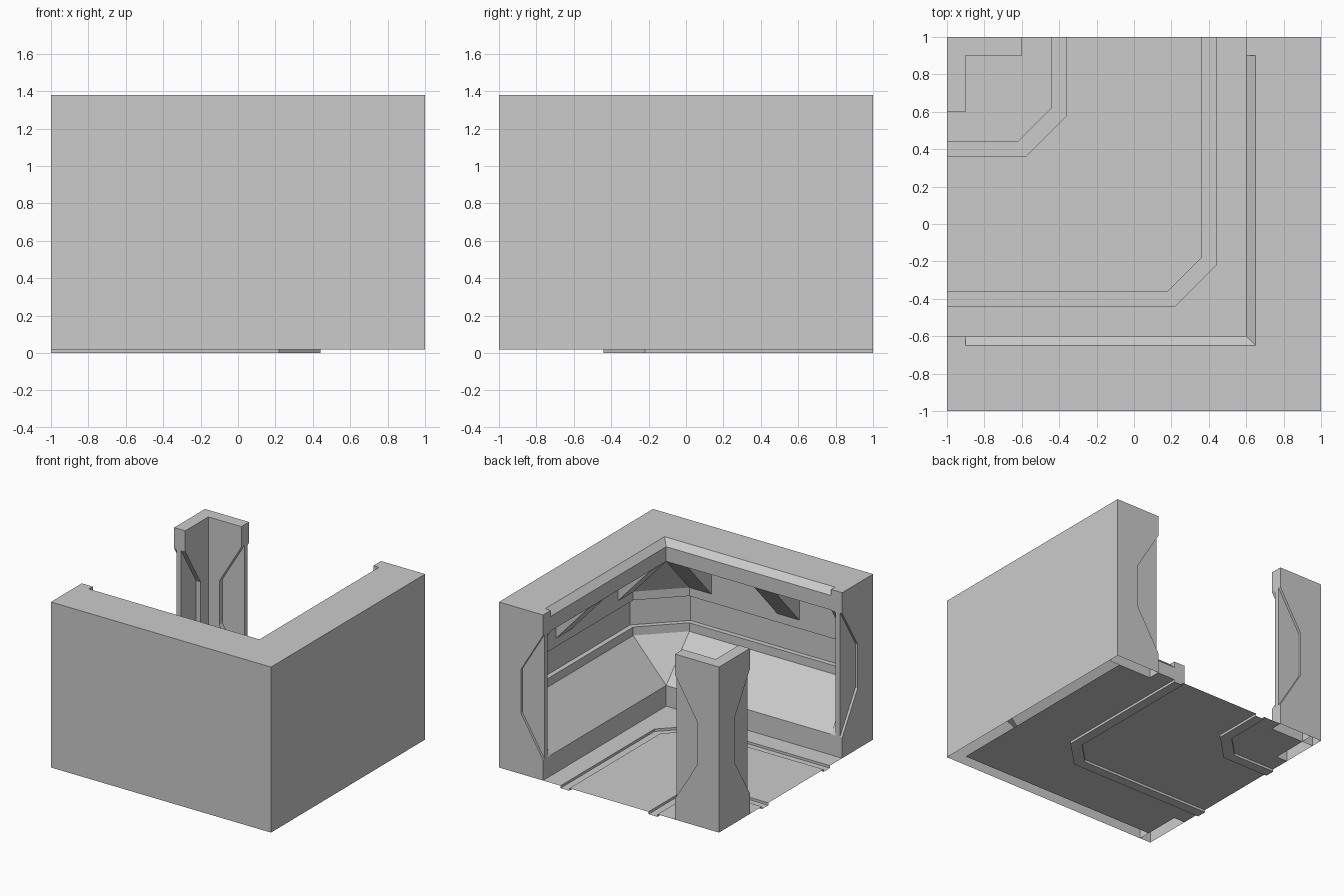
import bpy, bmesh

if "Cube" in bpy.data.objects:
    bpy.data.objects.remove(bpy.data.objects["Cube"])

FLOOR, TOP = 0.02, 1.38          # floor level and wall top
LOW, HIGH = 0.19, 1.21           # skirting top and lip underside
MID0, MID1 = 0.52, 0.88          # straight part of the wall bay


def finish(name, bm, up=False):
    bmesh.ops.remove_doubles(bm, verts=bm.verts, dist=1e-5)
    bmesh.ops.recalc_face_normals(bm, faces=bm.faces)
    if up and sum(f.normal.z * f.calc_area() for f in bm.faces) < 0:
        bmesh.ops.reverse_faces(bm, faces=bm.faces)
    me = bpy.data.meshes.new(name)
    bm.to_mesh(me)
    bm.free()
    ob = bpy.data.objects.new(name, me)
    bpy.context.collection.objects.link(ob)
    return ob


def prism(name, poly, t0, t1, place, open_bottom=False):
    """Extrude a (u, z) outline from t0 to t1; place maps (u, t) to (x, y)."""
    bm = bmesh.new()
    a, b = [[bm.verts.new((*place(u, t), z)) for u, z in poly] for t in (t0, t1)]
    bm.faces.new(a)
    bm.faces.new(b[::-1])
    for i in range(len(poly)):
        j = (i + 1) % len(poly)
        if open_bottom and poly[i][1] == FLOOR and poly[j][1] == FLOOR:
            continue
        bm.faces.new((a[i], b[i], b[j], a[j]))
    return finish(name, bm)


def corner_sweep(name, profile, end, closed=False):
    """Run a (distance, z, chamfer) section along the front wall, round the corner, along the right wall."""
    bm = bmesh.new()
    rows = []
    for d, z, c in profile:
        path = [(end, -d), (c, -d), (d, -c), (d, -end)]
        rows.append([bm.verts.new((x, y, z)) for x, y in path])
    n = len(rows)
    for i in range(n if closed else n - 1):
        p, q = rows[i], rows[(i + 1) % n]
        for k in range(3):
            bm.faces.new((p[k], p[k + 1], q[k + 1], q[k]))
    if closed:
        bm.faces.new([r[0] for r in rows])
        bm.faces.new([r[3] for r in rows])
    bmesh.ops.remove_doubles(bm, verts=bm.verts, dist=1e-5)
    bmesh.ops.dissolve_degenerate(bm, edges=bm.edges, dist=1e-5)
    return finish(name, bm)


# Wall shell: outer skin, top, lip, bay with stepped band, lower slope, skirting
corner_sweep("wall_shell", [
    (1, FLOOR, 1), (1, TOP, 1), (.65, TOP, .65), (.6, 1.33, .6), (.6, HIGH, .6),
    (.9, HIGH, .6), (.9, .81, .6), (.94, .81, .617), (.94, .59, .617), (.9, .59, .6),
    (.9, MID0, .6), (.6, LOW, .6), (.6, FLOOR, .6)], -.9)

# Sloped braces under the lip: one round the corner, one on each wall
corner_sweep("corner_brace", [(.6, HIGH, .6), (.9, MID1, .6), (.9, HIGH, .6)], .4, True)
brace = [(.6, HIGH), (.9, MID1), (.9, HIGH)]
prism("front_brace", brace, -.4, -.2, lambda u, t: (t, -u))
prism("right_brace", brace, -.4, -.2, lambda u, t: (u, -t))

# End frames of the walls and the two arms of the corner column
notch = [(.6, LOW), (.8, MID0), (.8, MID1), (.6, HIGH)]
frame = [(1, FLOOR), (.6, FLOOR)] + notch + [(.6, TOP), (1, TOP)]
places = {
    "right_wall_end": lambda u, t: (u, 1 - t),
    "front_wall_end": lambda u, t: (t - 1, -u),
    "column_back_arm": lambda u, t: (-u, 1 - t),
    "column_left_arm": lambda u, t: (t - 1, u),
}
for name, place in places.items():
    prism(name, frame, 0, .1, place, open_bottom=True)
    prism(name + "_panel", notch, .02, .06, place)

# Floor: three plates separated by two sunken channels
big_out = [(.44, 1), (.44, -.22), (.22, -.44), (-1, -.44)]
big_in = [(.36, 1), (.36, -.18), (.18, -.36), (-1, -.36)]
small_out = [(-.36, 1), (-.36, .58), (-.58, .36), (-1, .36)]
small_in = [(-.44, 1), (-.44, .62), (-.62, .44), (-1, .44)]
outer_rim = [(-1, -.6), (-.9, -.6), (-.9, -.9), (.9, -.9), (.9, .9), (.6, .9), (.6, 1)]
column_rim = [(-1, .6), (-.9, .6), (-.9, .9), (-.6, .9), (-.6, 1)]

bm = bmesh.new()


def face(points):
    bm.faces.new([bm.verts.new(p) for p in points])


def at(points, z):
    return [(x, y, z) for x, y in points]


for plate in (big_out + outer_rim, big_in + small_out[::-1], small_in + column_rim):
    face(at(plate, FLOOR))
for a, b in ((big_out, big_in), (small_out, small_in)):
    for i in range(3):
        face(at([a[i], a[i + 1], b[i + 1], b[i]], 0))
        for side in (a, b):
            face(at(side[i:i + 2], FLOOR) + at(side[i:i + 2][::-1], 0))
finish("floor", bm, up=True)
